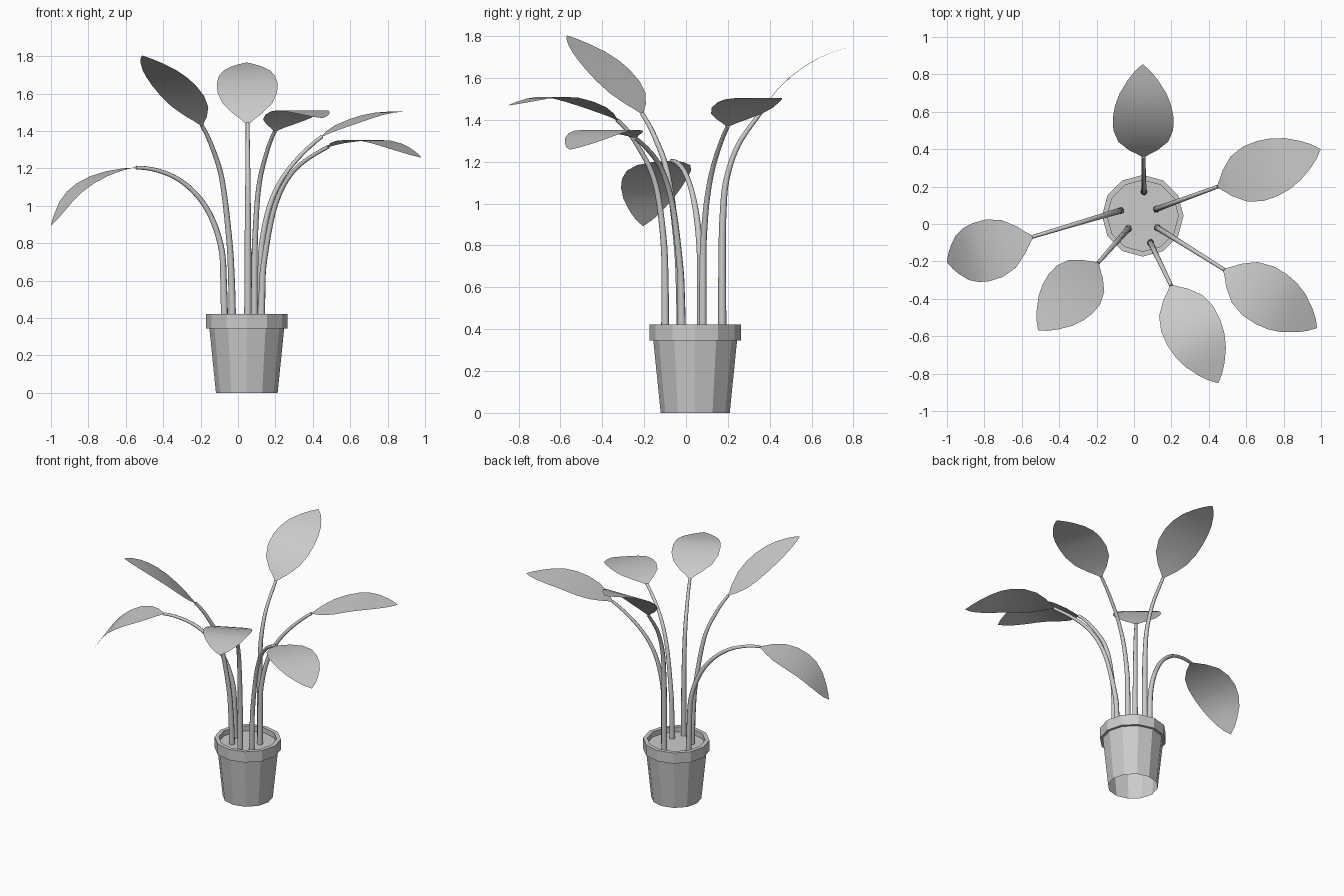
import bpy
import bmesh
import math
from mathutils import Vector

if "Cube" in bpy.data.objects:
    bpy.data.objects.remove(bpy.data.objects["Cube"])

CX, CY = 0.047, 0.044      # pot axis
SIDES = 12


def mesh_object(name, verts, faces, smooth=False):
    me = bpy.data.meshes.new(name)
    me.from_pydata(verts, [], faces)
    bm = bmesh.new()
    bm.from_mesh(me)
    for f in bm.faces:
        f.smooth = smooth
    bm.to_mesh(me)
    bm.free()
    ob = bpy.data.objects.new(name, me)
    bpy.context.collection.objects.link(ob)
    return ob


def ring(r, z):
    return [(CX + r * math.cos(2 * math.pi * i / SIDES),
             CY + r * math.sin(2 * math.pi * i / SIDES), z) for i in range(SIDES)]


def lathe(name, profile):
    verts = [v for r, z in profile for v in ring(r, z)]
    faces = []
    for k in range(len(profile) - 1):
        for i in range(SIDES):
            j = (i + 1) % SIDES
            a, b = k * SIDES, (k + 1) * SIDES
            faces.append((a + i, a + j, b + j, b + i))
    return mesh_object(name, verts, faces)


def spline(pts, steps=6):
    """Catmull-Rom curve through the points; point k lands at index k * steps."""
    p = [2 * pts[0] - pts[1]] + pts + [2 * pts[-1] - pts[-2]]
    out = []
    for k in range(1, len(p) - 2):
        a, b, c, d = p[k - 1:k + 3]
        for s in range(steps):
            t = s / steps
            out.append(0.5 * (2 * b + (c - a) * t + (2 * a - 5 * b + 4 * c - d) * t * t
                              + (3 * b - a - 3 * c + d) * t ** 3))
    out.append(pts[-1])
    return out


def make_stem(name, pts):
    cu = bpy.data.curves.new(name, 'CURVE')
    cu.dimensions = '3D'
    cu.bevel_depth = 0.02
    cu.bevel_resolution = 2
    cu.use_fill_caps = True
    sp = cu.splines.new('POLY')
    sp.points.add(len(pts) - 1)
    for i, p in enumerate(pts):
        sp.points[i].co = (*p, 1)
        sp.points[i].radius = 1 - 0.5 * i / (len(pts) - 1)
    ob = bpy.data.objects.new(name, cu)
    bpy.context.collection.objects.link(ob)


# Half width of a leaf along its length
OUTLINE = [(0, .01), (.05, .04), (.1, .075), (.22, .133), (.36, .16), (.5, .162),
           (.62, .15), (.74, .124), (.86, .08), (.94, .042), (1, .002)]


def make_leaf(name, pts, side, scale):
    dist = [0]
    for a, b in zip(pts, pts[1:]):
        dist.append(dist[-1] + (b - a).length)
    verts, faces = [], []
    for t, w in OUTLINE:
        d = t * dist[-1]
        k = max(i for i in range(len(pts) - 1) if dist[i] <= d)
        c = pts[k].lerp(pts[k + 1], (d - dist[k]) / (dist[k + 1] - dist[k]))
        verts += [c + side * w * scale * s for s in (1, 0, -1)]
    for r in range(len(OUTLINE) - 1):
        for s in (0, 1):
            a = r * 3 + s
            faces.append((a, a + 1, a + 4, a + 3))
    mesh_object(name, verts, faces, smooth=True)


# Pot: open tapered body, overhanging rim, soil inside
lathe("pot_body", [(.165, 0), (.2, .345)])
lathe("pot_rim", [(.2, .345), (.218, .345), (.218, .422), (.19, .422), (.19, .38)])
mesh_object("soil", ring(.19, .385), [tuple(range(SIDES))])

# Each plant: root xy, tip xy, number of stem points, (fraction root to tip, height), leaf scale
plants = {
    "back": ((.053, .173), (.046, .853), 6, 1.0,
             [(0, .38), (0, .75), (.006, .95), (.03, 1.115), (.113, 1.28), (.275, 1.44),
              (.38, 1.54), (.55, 1.643), (.76, 1.72), (1, 1.766)]),
    "right_back": ((.12, .08), (.997, .40), 6, .97,
                   [(0, .38), (.002, .65), (.012, .82), (.068, 1.03), (.18, 1.204),
                    (.375, 1.37), (.58, 1.455), (.77, 1.5), (1, 1.503)]),
    "right_front": ((.125, -.02), (.978, -.555), 6, .97,
                    [(0, .38), (.005, .55), (.018, .71), (.088, 1.006), (.21, 1.193),
                     (.42, 1.315), (.58, 1.35), (.76, 1.34), (1, 1.258)]),
    "front": ((.088, -.10), (.45, -.85), 6, .97,
              [(0, .38), (0, .6), (.01, .83), (.06, 1.09), (.16, 1.258), (.307, 1.40),
               (.53, 1.483), (.73, 1.51), (1, 1.469)]),
    "left_front": ((-.03, -.025), (-.512, -.568), 6, .97,
                   [(0, .38), (.01, .6), (.035, .82), (.115, 1.14), (.227, 1.316),
                    (.34, 1.43), (.5, 1.55), (.66, 1.65), (.82, 1.73), (1, 1.803)]),
    "left": ((-.072, .072), (-1.0, -.205), 7, 1.0,
             [(0, .38), (.005, .58), (.017, .765), (.075, .936), (.172, 1.07),
              (.316, 1.166), (.51, 1.204), (.72, 1.16), (.88, 1.06), (1, .893)]),
}

# Stems and leaves
for name, (root, tip, n, scale, prof) in plants.items():
    r, t = Vector((*root, 0)), Vector((*tip, 0))
    path = spline([r.lerp(t, f) + Vector((0, 0, z)) for f, z in prof])
    cut = (n - 1) * 6
    direction = (t - r).normalized()
    make_stem(name + "_stem", path[:cut + 1])
    make_leaf(name + "_leaf", path[cut:], Vector((-direction.y, direction.x, 0)), scale)
